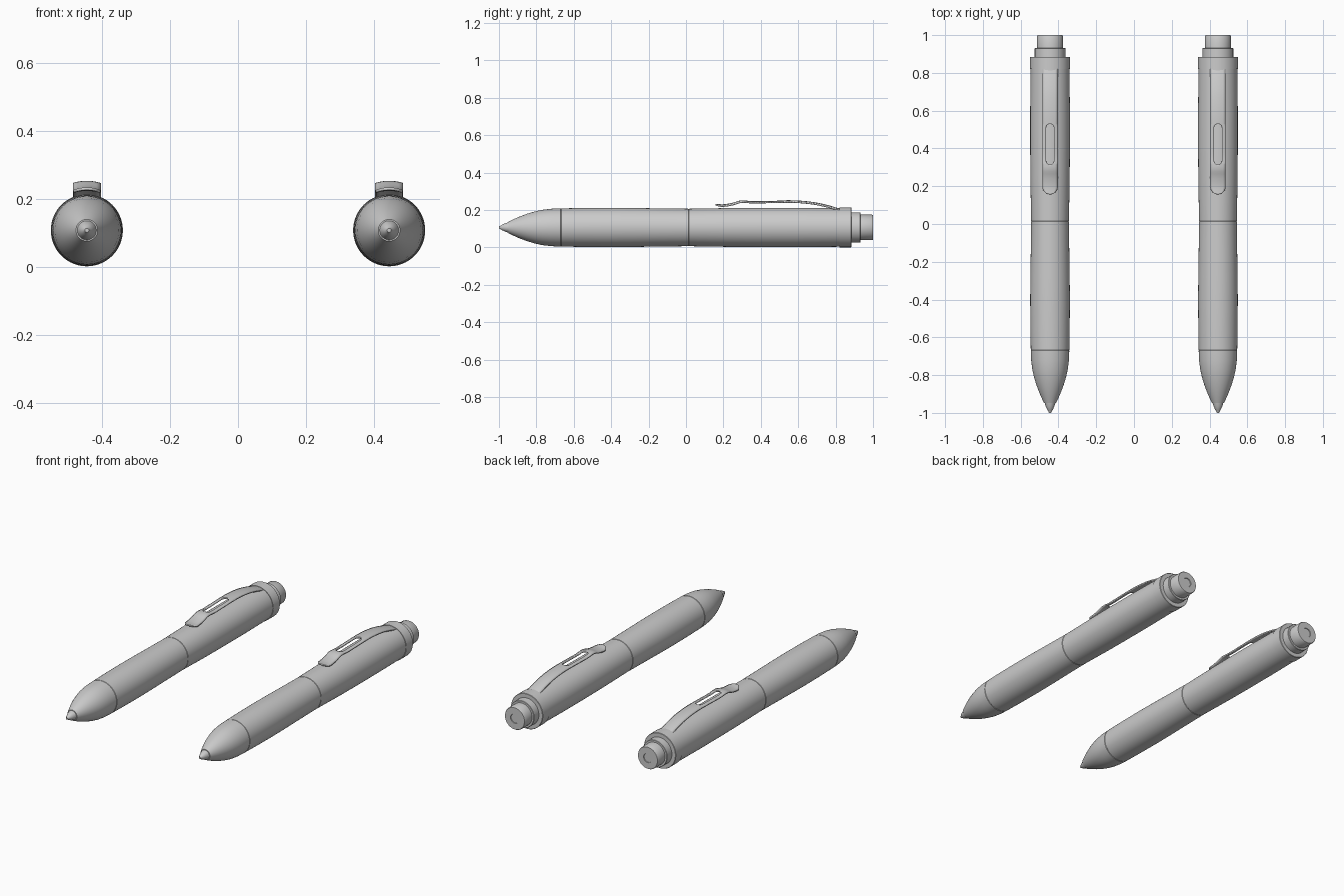
import bpy, bmesh, math

if "Cube" in bpy.data.objects:
    bpy.data.objects.remove(bpy.data.objects["Cube"])

SEGMENTS = 64
AXIS_Z = 0.107

grey = bpy.data.materials.new("plain grey")
grey.use_nodes = True
grey.diffuse_color = (0.6, 0.6, 0.6, 1)
grey.node_tree.nodes["Principled BSDF"].inputs["Base Color"].default_value = (0.6, 0.6, 0.6, 1)


def finish(bm, name, x):
    """Turn a bmesh into a smooth object at the given pen position."""
    bmesh.ops.remove_doubles(bm, verts=bm.verts, dist=1e-5)
    bmesh.ops.recalc_face_normals(bm, faces=bm.faces)
    mesh = bpy.data.meshes.new(name)
    bm.to_mesh(mesh)
    bm.free()
    mesh.materials.append(grey)
    obj = bpy.data.objects.new(name, mesh)
    bpy.context.collection.objects.link(obj)
    obj.location = (x, 0, AXIS_Z)
    bpy.ops.object.select_all(action='DESELECT')
    obj.select_set(True)
    bpy.context.view_layer.objects.active = obj
    bpy.ops.object.shade_smooth_by_angle(angle=math.radians(32))
    return obj


def lathe(name, x, profile):
    """Revolve (y, radius) points around the pen's long axis."""
    bm = bmesh.new()
    verts = [bm.verts.new((r, y, 0)) for y, r in profile]
    edges = [bm.edges.new(pair) for pair in zip(verts, verts[1:])]
    bmesh.ops.spin(bm, geom=verts + edges, cent=(0, 0, 0), axis=(0, 1, 0),
                   angle=math.tau, steps=SEGMENTS, use_merge=False)
    return finish(bm, name, x)


def interpolate(points, y):
    """Smooth height lookup through (y, z) points."""
    for i in range(len(points) - 1):
        (y0, z0), (y1, z1) = points[i], points[i + 1]
        if y <= y1:
            before, after = points[max(i - 1, 0)], points[min(i + 2, len(points) - 1)]
            m0 = (z1 - before[1]) / (y1 - before[0]) * (y1 - y0)
            m1 = (after[1] - z0) / (after[0] - y0) * (y1 - y0)
            t = (y - y0) / (y1 - y0)
            return ((2*t**3 - 3*t**2 + 1) * z0 + (t**3 - 2*t**2 + t) * m0
                    + (3*t**2 - 2*t**3) * z1 + (t**3 - t**2) * m1)
    return points[-1][1]


def round_end(distance, radius):
    """Half width of a strip with a rounded end."""
    d = min(max(distance, 0), radius)
    return math.sqrt(radius**2 - (radius - d)**2)


def clip(x):
    """Arched spring strip with a rounded free end and a through slot."""
    start, end, half = 0.157, 0.835, 0.04
    slot_start, slot_end, slot_half = 0.315, 0.53, 0.021
    height = [(0.157, 0.122), (0.20, 0.120), (0.25, 0.128), (0.295, 0.141),
              (0.36, 0.138), (0.46, 0.140), (0.58, 0.141), (0.68, 0.132),
              (0.76, 0.115), (0.835, 0.092)]
    # rows are packed closely at the rounded ends
    rows = {start + half * k * k / 64 for k in range(9)}
    rows |= {slot_start + slot_half * k * k / 36 for k in range(7)}
    rows |= {slot_end - slot_half * k * k / 36 for k in range(7)}
    rows |= {0.2 + (end - 0.2) * k / 48 for k in range(49)}
    bm = bmesh.new()
    for side in (-1, 1):
        previous = None
        for y in sorted(rows):
            outer = round_end(y - start, half)
            inner = round_end(min(y - slot_start, slot_end - y), slot_half)
            row = []
            for t in (0, 0.33, 0.67, 1):
                px = inner + (outer - inner) * t
                pz = interpolate(height, y) - 0.006 * (px / half) ** 2
                row.append(bm.verts.new((side * px, y, pz)))
            if previous:
                for i in range(3):
                    bm.faces.new((previous[i], previous[i + 1], row[i + 1], row[i]))
            previous = row
    bmesh.ops.remove_doubles(bm, verts=bm.verts, dist=1e-5)
    bmesh.ops.dissolve_degenerate(bm, dist=1e-5, edges=bm.edges)
    obj = finish(bm, "clip", x)
    thick = obj.modifiers.new("thickness", 'SOLIDIFY')
    thick.thickness = 0.008
    thick.offset = 0


def pen(x):
    # writing point
    lathe("writing_point", x, [(-1, 0), (-1, 0.006), (-0.99, 0.010), (-0.985, 0.014),
                               (-0.965, 0.023), (-0.948, 0.028), (-0.948, 0.0)])
    # tapered nose
    lathe("nose_cone", x, [(-0.948, 0.0), (-0.948, 0.032), (-0.92, 0.045),
                           (-0.89, 0.058), (-0.85, 0.073), (-0.81, 0.085),
                           (-0.77, 0.094), (-0.72, 0.100), (-0.67, 0.102),
                           (-0.668, 0.100)])
    # two barrel halves with a slim waist where they meet
    lathe("front_barrel", x, [(-0.668, 0.100), (-0.666, 0.102), (-0.55, 0.104),
                              (-0.40, 0.105), (-0.28, 0.104), (-0.15, 0.102),
                              (0.013, 0.100), (0.015, 0.098)])
    lathe("rear_barrel", x, [(0.015, 0.098), (0.017, 0.100), (0.13, 0.102),
                             (0.25, 0.104), (0.40, 0.105), (0.6, 0.105),
                             (0.82, 0.103)])
    # clip collar and stepped push button
    lathe("collar", x, [(0.82, 0.100), (0.82, 0.106), (0.883, 0.106),
                        (0.885, 0.104), (0.885, 0.0)])
    lathe("button_sleeve", x, [(0.88, 0.081), (0.93, 0.081), (0.932, 0.079),
                               (0.932, 0.0)])
    lathe("push_button", x, [(0.93, 0.068), (0.995, 0.068), (1.0, 0.065),
                             (1.0, 0.028), (0.996, 0.027), (0.996, 0.0)])
    clip(x)


for side in (-1, 1):
    pen(side * 0.4445)
